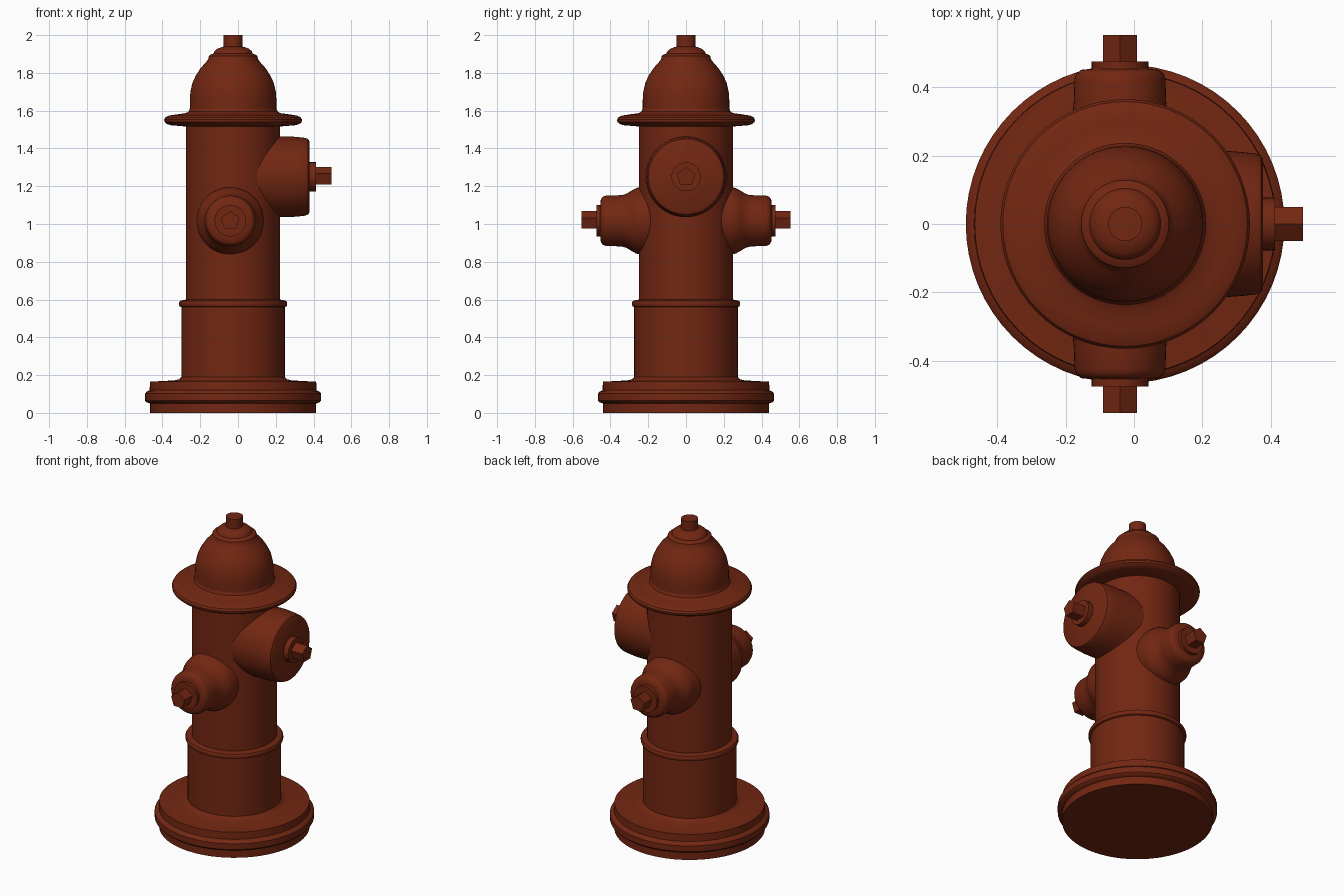
import bpy, bmesh, math
from mathutils import Matrix, Vector

if "Cube" in bpy.data.objects:
    bpy.data.objects.remove(bpy.data.objects["Cube"])

CX = -0.026          # axis of the barrel
NX = -0.041          # axis of the two hose outlets

mat = bpy.data.materials.new("dark_rust_red")
mat.diffuse_color = (0.17, 0.02, 0.006, 1)
mat.use_nodes = True
mat.node_tree.nodes["Principled BSDF"].inputs["Base Color"].default_value = mat.diffuse_color


def lathe(name, profile, origin, direction=(0, 0, 1), sides=64, angle=35, spin=0):
    """Revolve (radius, distance) pairs around a direction, with closed ends."""
    bm = bmesh.new()
    rings = []
    for r, h in profile:
        rings.append([bm.verts.new((r * math.cos(spin + 2 * math.pi * i / sides),
                                    r * math.sin(spin + 2 * math.pi * i / sides), h))
                      for i in range(sides)])
    for a, b in zip(rings, rings[1:]):
        for i in range(sides):
            j = (i + 1) % sides
            bm.faces.new((a[i], a[j], b[j], b[i]))
    bm.faces.new(rings[0][::-1])
    bm.faces.new(rings[-1])
    # local frame: z along direction, y towards world up where possible
    z = Vector(direction)
    up = Vector((0, 1, 0)) if abs(z.z) > 0.9 else Vector((0, 0, 1))
    x = up.cross(z)
    rot = Matrix((x, up, z)).transposed().to_4x4()
    bmesh.ops.transform(bm, matrix=Matrix.Translation(origin) @ rot, verts=bm.verts)
    bmesh.ops.recalc_face_normals(bm, faces=bm.faces)
    me = bpy.data.meshes.new(name)
    bm.to_mesh(me)
    bm.free()
    me.materials.append(mat)
    ob = bpy.data.objects.new(name, me)
    bpy.context.collection.objects.link(ob)
    bpy.ops.object.select_all(action='DESELECT')
    ob.select_set(True)
    bpy.context.view_layer.objects.active = ob
    bpy.ops.object.shade_smooth_by_angle(angle=math.radians(angle))
    return ob


def pentagon_nut(name, start, end, origin, direction):
    lathe(name, [(0.052, start), (0.052, end)], origin, direction, 5, 30, math.pi / 2)


# base flange
lathe("base_flange", [(0.44, 0), (0.44, 0.05), (0.458, 0.056), (0.466, 0.065),
                      (0.466, 0.102), (0.458, 0.112), (0.442, 0.12), (0.44, 0.165),
                      (0.31, 0.172), (0.285, 0.178), (0.274, 0.19)], (CX, 0, 0))

# lower barrel with its collar
lathe("lower_barrel", [(0.274, 0.15), (0.274, 0.56), (0.283, 0.564), (0.286, 0.572),
                       (0.286, 0.585), (0.281, 0.593), (0.265, 0.597), (0.249, 0.6)],
      (CX, 0, 0))

# upper barrel
lathe("upper_barrel", [(0.249, 0.58), (0.249, 1.54)], (CX, 0, 0))

# brim of the bonnet
lathe("bonnet_brim", [(0.235, 1.515), (0.33, 1.523), (0.352, 1.53), (0.363, 1.54),
                      (0.365, 1.552), (0.358, 1.565), (0.34, 1.574), (0.30, 1.58),
                      (0.25, 1.587), (0.236, 1.595), (0.229, 1.612)], (CX, 0, 0))

# domed bonnet with stepped crown
lathe("bonnet_dome", [(0.229, 1.58), (0.229, 1.66), (0.226, 1.70), (0.216, 1.745),
                      (0.198, 1.785), (0.172, 1.825), (0.145, 1.855), (0.132, 1.872),
                      (0.128, 1.89), (0.118, 1.897), (0.104, 1.902), (0.099, 1.915),
                      (0.085, 1.927), (0.065, 1.935), (0.048, 1.94)], (CX, 0, 0))
lathe("top_stem", [(0.05, 1.92), (0.05, 2.0)], (CX, 0, 0), sides=32)

# two hose outlets, front and back
for side, sy in (("front", -1), ("back", 1)):
    o, d = (NX, 0, 1.017), (0, sy, 0)
    lathe(side + "_outlet", [(0.178, 0.08), (0.178, 0.24), (0.174, 0.262), (0.162, 0.285),
                             (0.146, 0.31), (0.138, 0.33), (0.135, 0.36), (0.133, 0.425),
                             (0.127, 0.441), (0.113, 0.451), (0.083, 0.454)], o, d, 48)
    lathe(side + "_outlet_disc", [(0.083, 0.43), (0.083, 0.475)], o, d, 32)
    pentagon_nut(side + "_outlet_nut", 0.46, 0.553, o, d)

# large pumper outlet on the right
o, d = (0, 0, 1.25), (1, 0, 0)
lathe("pumper_outlet", [(0.214, 0.0), (0.214, 0.27), (0.21, 0.32), (0.206, 0.355),
                        (0.2, 0.371), (0.188, 0.378)], o, d, 64)
lathe("pumper_disc", [(0.077, 0.36), (0.077, 0.412)], o, d, 32)
pentagon_nut("pumper_nut", 0.40, 0.494, o, d)
